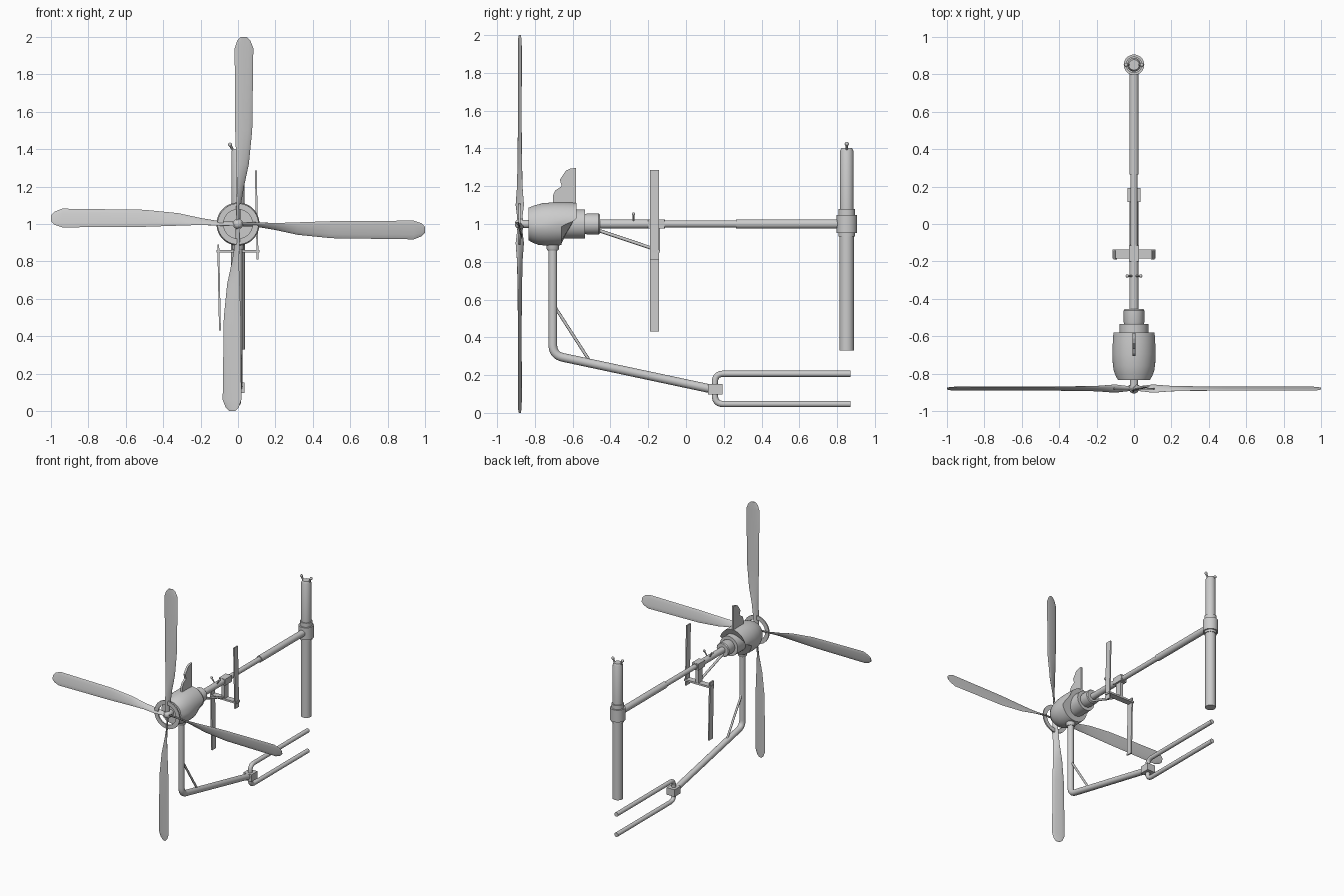
import bpy, bmesh, math
from mathutils import Vector, Matrix

if "Cube" in bpy.data.objects:
    bpy.data.objects.remove(bpy.data.objects["Cube"])


def add_mesh(name, bm, smooth=True):
    bmesh.ops.recalc_face_normals(bm, faces=bm.faces)
    me = bpy.data.meshes.new(name)
    bm.to_mesh(me)
    bm.free()
    ob = bpy.data.objects.new(name, me)
    bpy.context.collection.objects.link(ob)
    bpy.ops.object.select_all(action='DESELECT')
    ob.select_set(True)
    bpy.context.view_layer.objects.active = ob
    if smooth:
        bpy.ops.object.shade_smooth_by_angle(angle=math.radians(35))
    return ob


def loft(bm, rings, closed=False):
    """Skin equal-sized rings of points; cap the ends unless closed."""
    vs = [[bm.verts.new(p) for p in r] for r in rings]
    n = len(vs[0])
    pairs = list(zip(vs, vs[1:])) + ([(vs[-1], vs[0])] if closed else [])
    for a, b in pairs:
        for i in range(n):
            j = (i + 1) % n
            bm.faces.new((a[i], a[j], b[j], b[i]))
    if not closed:
        bm.faces.new(vs[0])
        bm.faces.new(vs[-1])


def lathe(name, profile, axis='Y', x=0, y=0, z=0, n=32, closed=False):
    """Turn (position, radius) points around the Y or Z axis."""
    rings = []
    for t, r in profile:
        ring = []
        for i in range(n):
            a = 2 * math.pi * i / n
            c, s = r * math.cos(a), r * math.sin(a)
            ring.append((x + c, t, z + s) if axis == 'Y' else (x + c, y + s, t))
        rings.append(ring)
    bm = bmesh.new()
    loft(bm, rings, closed)
    return add_mesh(name, bm)


def pipe(name, pts, r, bend=0.0, n=20):
    """Round tube through points, corners filleted over the distance bend."""
    pts = [Vector(p) for p in pts]
    path = [pts[0]]
    for a, b, c in zip(pts, pts[1:], pts[2:]):
        p, q = b + (a - b).normalized() * bend, b + (c - b).normalized() * bend
        for k in range(9):
            t = k / 8
            path.append(p * (1 - t) ** 2 + b * 2 * t * (1 - t) + q * t * t)
    path.append(pts[-1])
    side = Vector((1, 0, 0))
    rings = []
    for i, p in enumerate(path):
        d = (path[min(i + 1, len(path) - 1)] - path[max(i - 1, 0)]).normalized()
        u = side - d * side.dot(d)
        u = u.normalized() if u.length > 1e-4 else Vector((0, 1, 0))
        v = d.cross(u)
        rings.append([p + (u * math.cos(2 * math.pi * k / n) + v * math.sin(2 * math.pi * k / n)) * r
                      for k in range(n)])
    bm = bmesh.new()
    loft(bm, rings)
    return add_mesh(name, bm)


def box(name, lo, hi, tilt=0.0):
    lo, hi = Vector(lo), Vector(hi)
    bm = bmesh.new()
    bmesh.ops.create_cube(bm, size=1)
    bmesh.ops.scale(bm, vec=hi - lo, verts=bm.verts)
    bmesh.ops.rotate(bm, cent=(0, 0, 0), matrix=Matrix.Rotation(tilt, 3, 'Y'), verts=bm.verts)
    bmesh.ops.translate(bm, vec=(lo + hi) / 2, verts=bm.verts)
    return add_mesh(name, bm, smooth=False)


def ball(name, centre, r):
    bm = bmesh.new()
    bmesh.ops.create_uvsphere(bm, u_segments=12, v_segments=8, radius=r)
    bmesh.ops.translate(bm, vec=centre, verts=bm.verts)
    add_mesh(name, bm)


# Propeller blades: (radius, left edge, right edge, twist depth, half thickness)
PROP_Y = -0.88
sections = [(0.02, -.010, .010, .012, .008), (0.10, -.008, .014, .022, .006),
            (0.20, -.005, .032, .014, .006), (0.32, -.009, .058, .011, .006),
            (0.50, -.015, .076, .009, .005), (0.94, -.018, .082, .010, .004),
            (0.98, -.004, .066, .009, .003), (1.00, .014, .046, .005, .002)]
for k in range(4):
    rot = Matrix.Rotation(k * math.pi / 2, 3, 'Y')
    rings = []
    for r, xl, xr, ty, th in sections:
        a, b = Vector((xl, -ty, r)), Vector((xr, ty, r))
        nrm = Vector((b.y - a.y, a.x - b.x, 0)).normalized()
        ring = []
        for i in range(12):
            ang = 2 * math.pi * i / 12
            p = a.lerp(b, (1 - math.cos(ang)) / 2) + nrm * th * math.sin(ang)
            ring.append(rot @ p + Vector((0, PROP_Y, 1)))
        rings.append(ring)
    bm = bmesh.new()
    loft(bm, rings)
    add_mesh(f"propeller_blade_{k + 1}", bm)

# Hub, ring and shaft
lathe("propeller_hub", [(-.905, .008), (-.900, .018), (-.885, .028), (-.862, .028)], z=1)
lathe("propeller_ring", [(-.886, .078), (-.886, .110), (-.876, .110), (-.876, .078)], z=1, closed=True)
lathe("propeller_shaft", [(-.87, .022), (-.82, .022)], z=1)

# Engine cowl with the lower rear cut away
rings = []
N = 48
for f, r in [(0, .085), (.12, .098), (.3, .110), (.55, .115), (.8, .115), (1, .112)]:
    ring = []
    for i in range(N):
        a = 2 * math.pi * i / N
        s = min(1, max(0, (math.sin(a) + .15) / .4))
        end = -.66 + .08 * s * s * (3 - 2 * s)
        ring.append((r * math.cos(a), -.835 + f * (end + .835), 1 + r * math.sin(a)))
    rings.append(ring)
bm = bmesh.new()
loft(bm, rings)
add_mesh("engine_cowl", bm)
lathe("engine_rear", [(-.70, .077), (-.535, .077), (-.535, .052), (-.525, .055), (-.462, .055), (-.455, .050)], z=1)

# Fin on top of the cowl
outline = [(-.705, 1.08), (-.705, 1.15), (-.692, 1.178), (-.658, 1.20), (-.668, 1.235),
           (-.635, 1.283), (-.612, 1.293), (-.583, 1.297), (-.583, 1.08)]
bm = bmesh.new()
loft(bm, [[(x, y, z) for y, z in outline] for x in (-.008, .008)])
add_mesh("top_fin", bm, smooth=False)

# Boom in three diameters
lathe("boom", [(-.50, .024), (-.11, .024), (-.11, .019), (.265, .019), (.265, .025), (.85, .025)], z=1)

# Tail mast with collar
MY = 0.851
lathe("tail_mast", [(.33, .038), (.935, .038), (.935, .044), (.953, .044), (.953, .055), (1.048, .055),
                    (1.048, .044), (1.08, .044), (1.08, .036), (1.385, .036), (1.402, .028)], axis='Z', y=MY)

# Little pairs of horns on the mast and on the boom
for side, s in (("left", -1), ("right", 1)):
    pipe(f"mast_horn_{side}", [(s * .022, MY, 1.385), (s * .04, MY, 1.42)], .007, n=10)
    ball(f"mast_horn_knob_{side}", (s * .042, MY, 1.424), .011)
    pipe(f"boom_horn_{side}", [(s * .01, -.278, 1.015), (s * .034, -.278, 1.05)], .005, n=10)
    ball(f"boom_horn_knob_{side}", (s * .036, -.278, 1.053), .009)

# Side panels, their crossbar, hanger and brace
box("upper_panel", (.095, -.19, .81), (.105, -.143, 1.287), tilt=-.02)
box("lower_panel", (-.106, -.19, .43), (-.096, -.143, .89), tilt=-.02)
box("panel_crossbar", (-.115, -.185, .848), (.115, -.137, .862))
box("panel_hanger", (-.012, -.186, .855), (.012, -.138, 1.0))
box("hanger_clamp", (-.027, -.20, .975), (.027, -.115, 1.025))
pipe("panel_brace", [(0, -.475, .97), (0, -.17, .868)], .009, n=12)

# Lower frame tube
pipe("frame_tube", [(0, -.705, .92), (0, -.705, .305), (0, .155, .122)], .023, bend=.055)
lathe("frame_collar", [(.86, .028), (.868, .033), (.905, .033)], axis='Z', y=-.705)
pipe("frame_brace", [(0, -.69, .555), (0, -.51, .275)], .008, n=12)

# Fork and its clamp
pipe("fork", [(0, .87, .207), (0, .153, .207), (0, .153, .047), (0, .87, .047)], .0165, bend=.045)
box("fork_clamp", (-.035, .117, .097), (.035, .193, .153))
